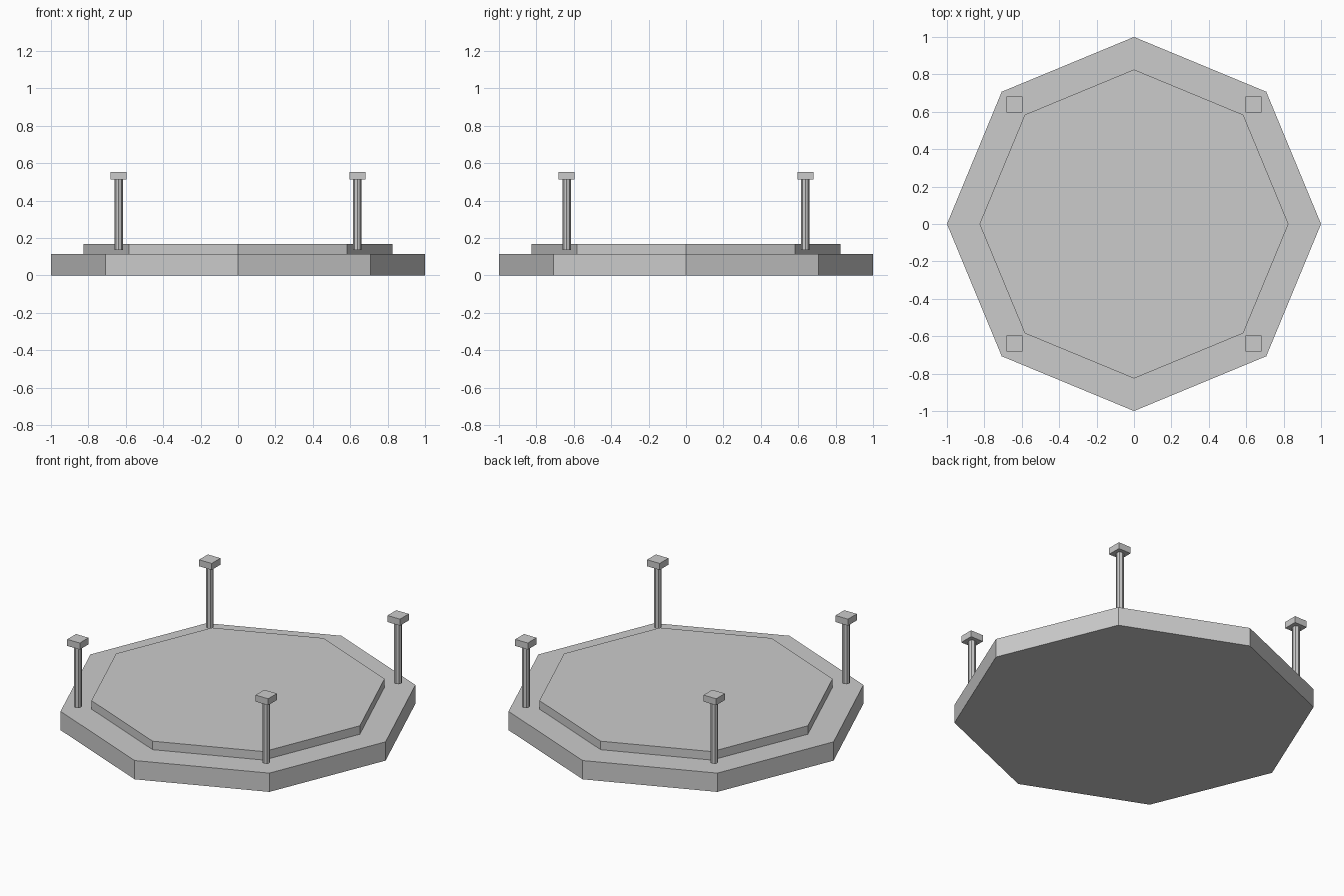
import bpy
from math import cos, sin, pi

cube = bpy.data.objects.get("Cube")
if cube:
    bpy.data.objects.remove(cube, do_unlink=True)

# Single stone colour
STONE = (0.6, 0.6, 0.6, 1.0)
stone = bpy.data.materials.new("stone_grey")
stone.use_nodes = True
stone.diffuse_color = STONE
stone.node_tree.nodes["Principled BSDF"].inputs["Base Color"].default_value = STONE


def prism(name, sides, radius, bottom, top, center=(0, 0), turn=0.0):
    """Upright flat-sided prism between two heights."""
    ring = [(center[0] + radius * cos(turn + 2 * pi * i / sides),
             center[1] + radius * sin(turn + 2 * pi * i / sides)) for i in range(sides)]
    verts = [(x, y, z) for z in (bottom, top) for x, y in ring]
    faces = [(i, (i + 1) % sides, (i + 1) % sides + sides, i + sides) for i in range(sides)]
    faces += [tuple(reversed(range(sides))), tuple(range(sides, 2 * sides))]
    mesh = bpy.data.meshes.new(name)
    mesh.from_pydata(verts, [], faces)
    mesh.materials.append(stone)
    obj = bpy.data.objects.new(name, mesh)
    bpy.context.collection.objects.link(obj)
    return obj


# Stepped octagonal platform
prism("platform_base", 8, 1.0, 0.0, 0.115)
prism("platform_step", 8, 0.826, 0.115, 0.167)

# Four corner posts with square caps
POST = 0.638
for side, sx in (("left", 1), ("right", -1)):
    for end, sy in (("front", -1), ("back", 1)):
        spot = (sx * POST, sy * POST)
        prism(f"post_{end}_{side}", 8, 0.022, 0.137, 0.513, spot)
        prism(f"post_cap_{end}_{side}", 4, 0.0425 * 2 ** 0.5, 0.513, 0.553, spot, pi / 4)
